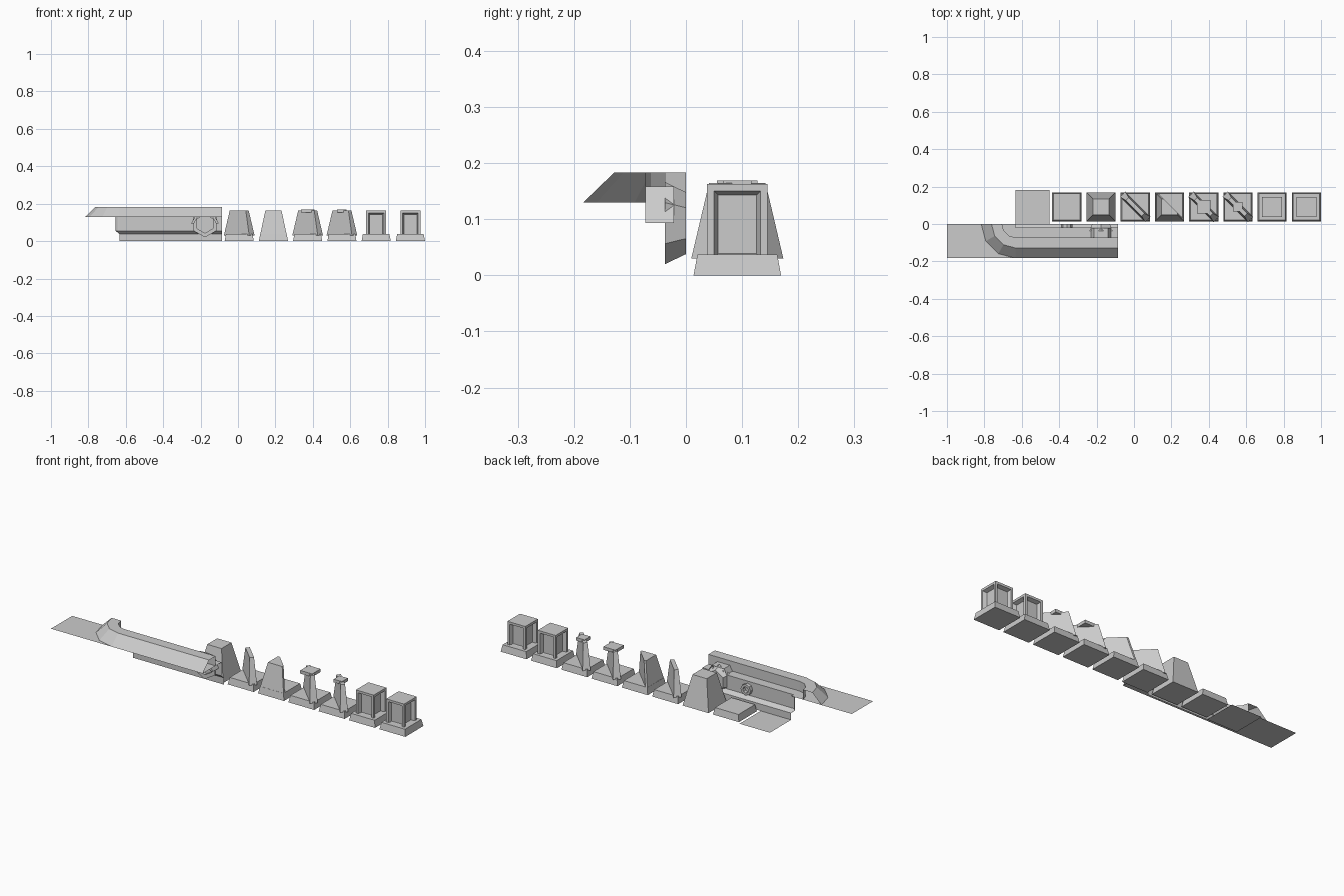
import bpy, bmesh, math
from mathutils import Vector, Matrix

if "Cube" in bpy.data.objects:
    bpy.data.objects.remove(bpy.data.objects["Cube"])

P = 0.183            # tile pitch
ROW_Y = P / 2        # centre line of the row of pillars
CX = -0.634          # corner pivot of the wall


def finish(bm, name, normals=True):
    bmesh.ops.remove_doubles(bm, verts=bm.verts, dist=1e-5)
    if normals:
        bmesh.ops.recalc_face_normals(bm, faces=bm.faces)
    me = bpy.data.meshes.new(name)
    bm.to_mesh(me)
    bm.free()
    ob = bpy.data.objects.new(name, me)
    bpy.context.collection.objects.link(ob)
    return ob


def loft(bm, rings, closed=True, caps=True):
    vs = [[bm.verts.new(p) for p in r] for r in rings]
    n = len(vs[0])
    for a, b in zip(vs, vs[1:]):
        for i in range(n if closed else n - 1):
            j = (i + 1) % n
            bm.faces.new((a[i], a[j], b[j], b[i]))
    if caps:
        bm.faces.new(vs[0][::-1])
        bm.faces.new(vs[-1])


def frustum(bm, x, y, z0, z1, h0, h1, turn=0):
    """Tapered box; h0/h1 are (half x, half y) at bottom and top."""
    rot = Matrix.Rotation(turn, 3, 'Z')
    rings = [[Vector((x, y, z)) + rot @ Vector((sx * h[0], sy * h[1], 0))
              for sx, sy in ((-1, -1), (1, -1), (1, 1), (-1, 1))]
             for z, h in ((z0, h0), (z1, h1))]
    loft(bm, rings)


def tile_x(k):
    return CX + P * (k + 0.5)


def flat_tile(name, x0, x1, y0, y1, z):
    bm = bmesh.new()
    bm.faces.new([bm.verts.new(p) for p in ((x0, y0, z), (x1, y0, z), (x1, y1, z), (x0, y1, z))])
    finish(bm, name, False)


def base(name, k):
    bm = bmesh.new()
    frustum(bm, tile_x(k), ROW_Y, 0, 0.037, (0.078, 0.078), (0.071, 0.071))
    finish(bm, name)


# Flat floor and ceiling tiles
flat_tile("floor_tile", CX, CX + P, 0, P, 0)
flat_tile("ceiling_tile", -1, CX, -P, 0, 0.13)

# Wall with trim and cornice, swept along the front and round the corner
profile = [(0, 0), (0, 0.037), (0.02, 0.055), (0.02, 0.13), (0.183, 0.13),
           (0.128, 0.183), (0.072, 0.183), (0.072, 0.13)]
rings = [[(CX + 3 * P, -r, z) for r, z in profile]]
for i in range(4):
    a = math.radians(-90 - 30 * i)
    rings.append([(CX + r * math.cos(a), r * math.sin(a), z) for r, z in profile])
bm = bmesh.new()
loft(bm, rings, closed=False, caps=False)
bmesh.ops.dissolve_degenerate(bm, edges=bm.edges, dist=1e-5)
finish(bm, "wall_and_cornice")


# Small round port behind the wall and hexagonal hatch on it
def ring_xz(x, y, z, r, n, turn=0):
    return [(x + r * math.cos(turn + math.tau * i / n), y,
             z + r * math.sin(turn + math.tau * i / n)) for i in range(n)]


bm = bmesh.new()
px = tile_x(1)
loft(bm, [ring_xz(px, y, 0.09, r, 8) for y, r in
          ((-0.019, 0.03), (0, 0.03), (0, 0.017), (-0.019, 0.017))], caps=False)
finish(bm, "wall_port")

bm = bmesh.new()
hx = tile_x(2)
loft(bm, [ring_xz(hx, y, 0.093, r, 6, math.pi / 6) for y, r in
          ((0, 0.055), (-0.037, 0.073), (-0.037, 0.05), (-0.021, 0.05))])
finish(bm, "hatch_flange")
bm = bmesh.new()
hood = [[(ring_xz(hx, y, 0.093, r, 6)[i]) for i in range(4)] for y, r in
        ((-0.021, 0.075), (-0.072, 0.075), (-0.072, 0.06), (-0.021, 0.06))]
loft(bm, hood, closed=False, caps=False)
finish(bm, "hatch_hood")

# Row of pillars: low slab, then full pyramid
base("low_slab", 1)
bm = bmesh.new()
frustum(bm, tile_x(2), ROW_Y, 0, 0.165, (0.078, 0.078), (0.043, 0.043))
finish(bm, "tapered_pillar")

# Half pillar cut on the diagonal
base("half_pillar_base", 4)
bm = bmesh.new()
frustum(bm, tile_x(4), ROW_Y, 0, 0.165, (0.078, 0.078), (0.043, 0.043))
cut = bmesh.ops.bisect_plane(bm, geom=bm.verts[:] + bm.edges[:] + bm.faces[:],
                             plane_co=(tile_x(4) + 0.006, ROW_Y + 0.006, 0), plane_no=(1, 1, 0),
                             clear_outer=True)
edges = [e for e in cut["geom_cut"] if isinstance(e, bmesh.types.BMEdge)]
bmesh.ops.holes_fill(bm, edges=edges)
finish(bm, "half_pillar")

# Diagonal fins, two of them carrying a cap plate
for k, cap in ((3, 0), (5, 0.036), (6, 0.025)):
    base(f"fin_base_{k}", k)
    bm = bmesh.new()
    frustum(bm, tile_x(k), ROW_Y, 0.03, 0.165, (0.096, 0.02), (0.06, 0.011), -math.pi / 4)
    finish(bm, f"diagonal_fin_{k}")
    if cap:
        bm = bmesh.new()
        frustum(bm, tile_x(k), ROW_Y, 0.152, 0.169, (cap, cap), (cap, cap))
        finish(bm, f"fin_cap_{k}")

# Panelled cases on bases
for k in (7, 8):
    base(f"case_base_{k}", k)
    bm = bmesh.new()
    frustum(bm, tile_x(k), ROW_Y, 0.019, 0.163, (0.054, 0.054), (0.054, 0.054))
    bmesh.ops.recalc_face_normals(bm, faces=bm.faces)
    sides = [f for f in bm.faces if abs(f.normal.z) < 0.5]
    bmesh.ops.inset_individual(bm, faces=sides, thickness=0.018)
    bmesh.ops.inset_individual(bm, faces=sides, thickness=0.01, depth=-0.02)
    finish(bm, f"panelled_case_{k}")
